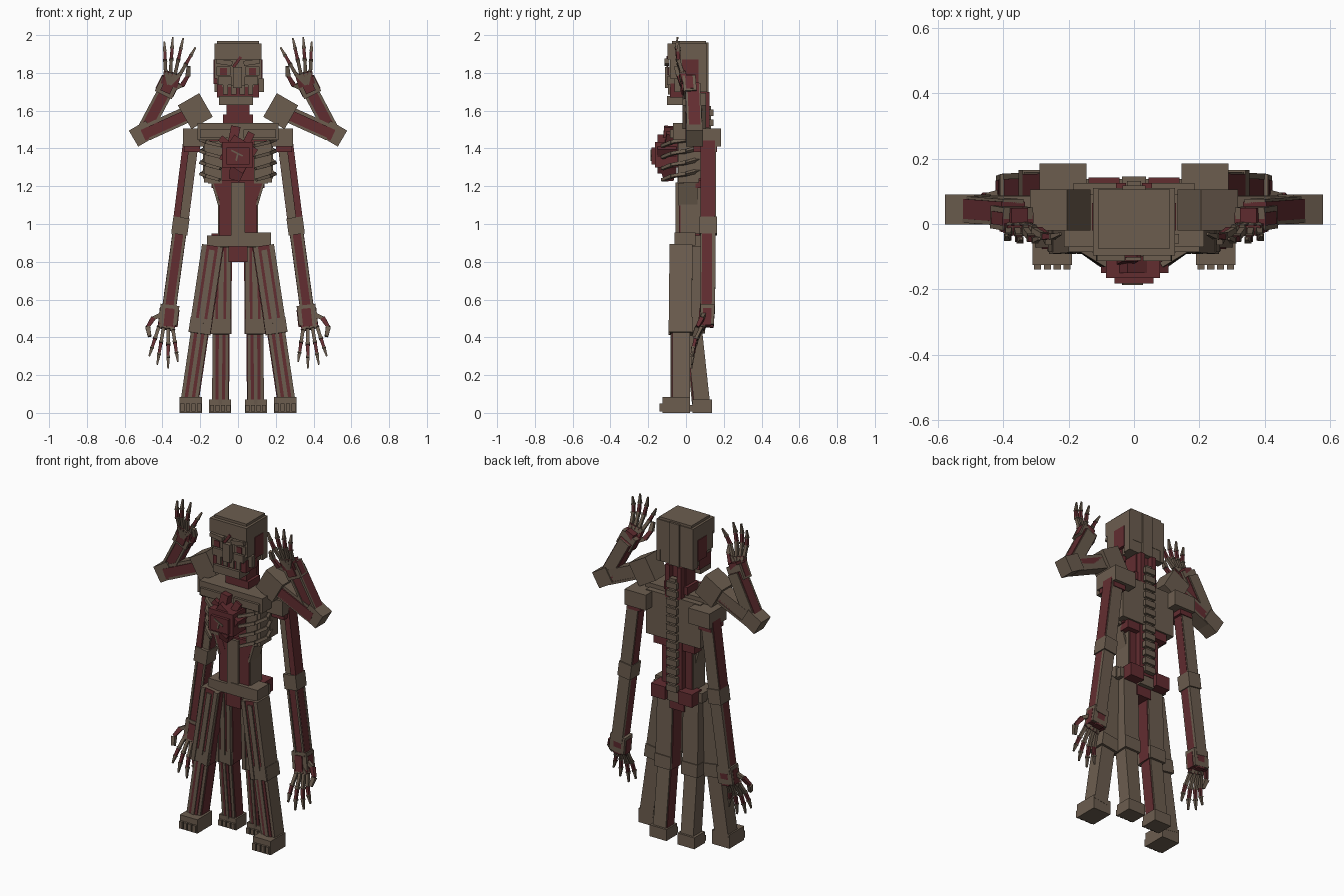
import bpy
from mathutils import Vector

cube = bpy.data.objects.get("Cube")
if cube:
    bpy.data.objects.remove(cube, do_unlink=True)


def material(name, rgb):
    m = bpy.data.materials.new(name)
    m.use_nodes = True
    m.diffuse_color = (*rgb, 1)
    b = next(n for n in m.node_tree.nodes if n.type == 'BSDF_PRINCIPLED')
    b.inputs["Base Color"].default_value = (*rgb, 1)
    b.inputs["Roughness"].default_value = 0.9
    return m


BONE = material("bone brown", (0.150, 0.110, 0.078))
RED = material("flesh red", (0.122, 0.026, 0.030))
FACES = [(0, 3, 2, 1), (4, 5, 6, 7), (0, 1, 5, 4), (1, 2, 6, 5), (2, 3, 7, 6), (3, 0, 4, 7)]


def solid(name, mat, verts, pair):
    """Make an eight-corner block, and its mirror image when pair is set."""
    for s, prefix in ((1, "left_"), (-1, "right_")) if pair else ((1, ""),):
        me = bpy.data.meshes.new(prefix + name)
        me.from_pydata([(v[0] * s, v[1], v[2]) for v in verts], [],
                       [f[::s] for f in FACES])
        me.materials.append(mat)
        bpy.context.collection.objects.link(bpy.data.objects.new(prefix + name, me))


def beam(name, mat, p, q, w, d, off=(0, 0), taper=1, pair=True):
    """Block from p to q; w runs sideways, d runs along y, off shifts outward and back."""
    p, q = Vector(p), Vector(q)
    z = (q - p).normalized()
    y = Vector((0, 1, 0))
    y = (y - z * y.dot(z)).normalized()
    x = y.cross(z)
    out = off[0] if x.x > 0 else -off[0]
    verts = []
    for c, t in ((p, 1), (q, taper)):
        for i, j in ((-1, -1), (1, -1), (1, 1), (-1, 1)):
            verts.append(c + x * (out + i * w * t / 2) + y * (off[1] + j * d * t / 2))
    solid(name, mat, verts, pair)


def box(name, mat, x, y, z, pair=False):
    """Axis-aligned block given by its ranges."""
    verts = [(a, b, c) for c in z for a, b in
             ((x[0], y[0]), (x[1], y[0]), (x[1], y[1]), (x[0], y[1]))]
    solid(name, mat, verts, pair)


# Skull
box("skull", BONE, (-.125, .125), (-.085, .11), (1.77, 1.955))
box("skull_cap", BONE, (-.11, .11), (-.075, .105), (1.95, 1.97))
box("skull_base", BONE, (-.11, .11), (-.08, .108), (1.70, 1.78))
box("skull_back_plate", BONE, (-.035, .035), (.1, .118), (1.70, 1.96))
box("temple", RED, (.108, .129), (-.02, .065), (1.74, 1.87), True)
box("skull_side_rear", BONE, (.10, .125), (.06, .11), (1.70, 1.80), True)
box("ear", BONE, (.11, .138), (-.06, -.03), (1.70, 1.77))
box("forehead", BONE, (-.125, .125), (-.097, -.08), (1.87, 1.955))
beam("brow", BONE, (.03, -.10, 1.85), (.115, -.10, 1.862), .026, .026)
box("eye_surround", BONE, (.04, .115), (-.093, -.08), (1.785, 1.835), True)
box("eye", RED, (.058, .094), (-.098, -.085), (1.79, 1.826), True)
box("nose", BONE, (-.026, .022), (-.112, -.08), (1.72, 1.83))
box("cheek", BONE, (.035, .105), (-.1, -.07), (1.735, 1.78), True)
box("mouth_flesh", RED, (-.105, .105), (-.084, 0), (1.67, 1.725))
for i in range(4):
    box("upper_tooth_%d" % i, BONE, (-.08 + i * .044, -.052 + i * .044),
        (-.096, -.07), (1.685, 1.735))
box("jaw", BONE, (-.10, .08), (-.10, 0), (1.63, 1.677))
box("jaw_hinge", RED, (.085, .112), (-.083, .03), (1.67, 1.745), True)
beam("forehead_crack", RED, (-.025, -.098, 1.83), (.015, -.098, 1.885), .016, .008, pair=False)

# Neck and collar
box("neck", RED, (-.062, .062), (-.005, .09), (1.52, 1.73))
box("neck_collar", RED, (-.08, .08), (-.01, .10), (1.53, 1.58))
box("neck_rear_cord", RED, (.025, .055), (.08, .125), (1.50, 1.70), True)

# Rib cage
box("chest_core", RED, (-.15, .15), (-.02, .09), (1.23, 1.46))
box("chest_back", BONE, (-.185, .185), (.05, .125), (1.24, 1.51))
box("chest_side", BONE, (.15, .18), (-.04, .07), (1.22, 1.45), True)
box("chest_front_plate", BONE, (.085, .16), (-.045, -.01), (1.215, 1.44), True)
box("lower_back_flesh", RED, (-.14, .14), (.05, .115), (1.19, 1.25))
box("collar_plate", BONE, (-.215, .215), (-.07, .09), (1.445, 1.535))
box("collar_front", BONE, (.03, .20), (-.085, -.06), (1.455, 1.50), True)
for i in range(4):
    z = 1.455 - i * .06
    path = [(.17, .08, z + .01), (.195, 0, z - .01), (.165, -.075, z - .022),
            (.085 + i * .004, -.125, z - .042)]
    for k in range(3):
        beam("rib_%d_%d" % (i, k), BONE, path[k], path[k + 1], .019, .019, taper=.85)

# Exposed heart with stubs of vessels
box("heart", RED, (-.085, .08), (-.165, -.04), (1.30, 1.435))
beam("heart_lobe", RED, (-.06, -.10, 1.41), (.065, -.10, 1.33), .15, .10, pair=False)
box("heart_front", RED, (-.06, .06), (-.182, -.15), (1.315, 1.405))
beam("heart_tip", RED, (.005, -.10, 1.32), (-.02, -.09, 1.235), .09, .08, taper=.65, pair=False)
beam("heart_artery", RED, (-.03, -.10, 1.42), (-.012, -.09, 1.515), .05, .05, pair=False)
beam("heart_vein", RED, (.04, -.09, 1.42), (.07, -.08, 1.48), .04, .045, pair=False)
beam("heart_side_vessel", RED, (-.05, -.09, 1.42), (-.095, -.09, 1.455), .035, .04, pair=False)
beam("heart_bone_vein", BONE, (-.035, -.183, 1.39), (.025, -.183, 1.36), .009, .008, pair=False)
beam("heart_short_vein", BONE, (.0, -.183, 1.375), (-.01, -.183, 1.335), .009, .008, pair=False)

# Waist
box("waist_core", RED, (-.10, .10), (-.038, .085), (.93, 1.23))
box("waist_front_strip", BONE, (-.038, .038), (-.055, -.02), (.88, 1.22))
box("waist_side", BONE, (.095, .107), (-.03, .08), (.93, 1.22), True)
beam("waist_muscle", RED, (.08, -.01, 1.13), (.113, -.01, 1.23), .04, .06)
beam("waist_muscle_edge", BONE, (.10, .01, 1.10), (.138, .01, 1.23), .012, .10)

# Spine
box("spine_cord", RED, (-.055, .055), (.07, .118), (.92, 1.55))
for i in range(13):
    z = .935 + i * .053
    box("vertebra_%02d" % i, BONE, (-.036, .036), (.10, .145), (z, z + .036))
    box("vertebra_link_%02d" % i, BONE, (-.022, .022), (.10, .132), (z + .03, z + .055))

# Pelvis
box("pelvis", BONE, (-.165, .165), (-.055, .08), (.88, .94))
box("pelvis_left_plate", BONE, (-.01, .175), (-.06, .05), (.885, .955))
box("pelvis_rear_flesh", RED, (.045, .14), (.05, .142), (.87, .95), True)
box("pelvis_rear_bone", BONE, (-.05, .05), (.06, .115), (.86, .94))
box("groin", RED, (-.05, .05), (-.045, .09), (.80, .89))


def leg(name, hip, knee, ankle, w, d):
    """Thigh and shin with sunken red channels in front and red inner sides."""
    hip, knee = Vector(hip), Vector(knee)
    beam(name + "_thigh", BONE, hip, knee, w, d)
    beam(name + "_thigh_flesh", RED, hip, knee, w * .62, .006, (0, -d / 2 - .002))
    beam(name + "_thigh_inner_flesh", RED, hip, knee, .006, d * .8, (-w / 2 - .001, 0))
    for k in (-.385, .385):
        beam(name + "_thigh_rail_%d" % (k > 0), BONE, hip, knee, w * .23, .016,
             (w * k, -d / 2 - .004))
    beam(name + "_thigh_bone", BONE, hip.lerp(knee, .05), hip.lerp(knee, .88),
         w * .27, .016, (0, -d / 2 - .004))
    beam(name + "_knee", BONE, hip.lerp(knee, .83), knee, w * 1.04, d + .012)
    w, d = w * .82, d * .84
    beam(name + "_shin", BONE, knee, ankle, w, d)
    beam(name + "_shin_flesh", RED, knee, ankle, w * .6, .006, (0, -d / 2 - .002))
    beam(name + "_shin_inner_flesh", RED, knee, ankle, .006, d * .8, (-w / 2 - .001, 0))
    beam(name + "_shin_bone", BONE, knee, ankle, w * .22, .014, (0, -d / 2 - .004))


def foot(name, x, y, h):
    """Block foot with four toes."""
    box(name, BONE, x, y, (0, h), True)
    step = (x[1] - x[0]) / 4
    for i in range(4):
        a = x[0] + i * step
        box("%s_toe_%d" % (name, i), BONE, (a + .004, a + step - .004),
            (y[0] - .014, y[0] + .01), (.008, h * .6), True)


leg("outer_leg", (.135, -.02, .885), (.205, -.025, .42), (.258, -.025, .06), .112, .11)
leg("inner_leg", (.088, .03, .88), (.092, .045, .42), (.094, .085, .05), .105, .10)
foot("outer_foot", (.19, .31), (-.125, .02), .085)
foot("inner_foot", (.037, .153), (.034, .138), .07)


def hand(name, wrist, palm, knuckle_y, tips, thumb):
    """Fleshy palm with four jointed fingers and a thumb."""
    wrist, palm = Vector(wrist), Vector(palm)
    beam(name + "_palm", RED, wrist, palm, .09, .03)
    across = Vector((tips[-1][0] - tips[0][0], 0, tips[-1][2] - tips[0][2])).normalized()
    for i, tip in enumerate(tips):
        base, tip = palm + across * (i - 1.5) * .026, Vector(tip)
        bend = Vector((0, knuckle_y, 0))
        pts = [wrist.lerp(base, .1), base, base.lerp(tip, .4) + bend,
               base.lerp(tip, .72) + bend * .8, tip]
        for k in range(4):
            beam("%s_finger_%d_%d" % (name, i, k), RED if k == 2 else BONE,
                 pts[k], pts[k + 1], .02 - k * .001, .042 if k == 0 else .022 - k * .002,
                 taper=.5 if k == 3 else .85)
            if k < 3:
                beam("%s_knuckle_%d_%d" % (name, i, k), BONE, pts[k].lerp(pts[k + 1], .86),
                     pts[k + 1], .024 - k * .002, .025 - k * .002)
    pts = [Vector(p) for p in thumb]
    for k in range(len(pts) - 1):
        beam("%s_thumb_%d" % (name, k), RED if k == 1 else BONE, pts[k], pts[k + 1],
             .026, .024, taper=.75)


# Lowered arms
S, E, W = (.248, .12, 1.44), (.305, .118, .99), (.368, .115, .53)
box("lower_shoulder", BONE, (.145, .29), (.02, .185), (1.41, 1.505), True)
box("lower_shoulder_flesh", RED, (.20, .285), (.04, .165), (1.38, 1.415), True)
beam("lower_upper_arm", BONE, S, E, .075, .07, (0, .005))
beam("lower_upper_arm_front", RED, S, E, .036, .076, (.024, -.004))
beam("lower_upper_arm_inner", RED, S, E, .008, .056, (-.036, .005))
beam("lower_elbow", BONE, (.299, .118, 1.035), (.311, .118, .945), .086, .094)
beam("lower_forearm", RED, E, W, .072, .066)
beam("lower_forearm_back", BONE, E, W, .074, .018, (0, .03))
for k in (-.028, .028):
    beam("lower_forearm_rail_%d" % (k > 0), BONE, E, W, .013, .012, (k, -.034))
beam("lower_wrist", BONE, (.36, .115, .57), (.373, .11, .465), .10, .075)
beam("lower_wrist_flesh", RED, (.36, .112, .55), (.37, .105, .455), .05, .082)
beam("lower_wrist_side_flesh", RED, (.362, .113, .55), (.372, .11, .46), .105, .045)
hand("lower_hand", (.37, .10, .50), (.382, .08, .445), -.012,
     [(.318, .035, .27), (.37, .03, .235), (.428, .03, .255), (.47, .035, .30)],
     [(.385, .10, .53), (.45, .085, .50), (.478, .06, .455), (.468, .04, .405)])

# Raised arms
S, E, W = (.25, .045, 1.59), (.505, .045, 1.475), (.37, .035, 1.73)
beam("upper_shoulder", BONE, (.19, .043, 1.535), (.262, .043, 1.66), .13, .125)
beam("upper_arm", BONE, S, E, .085, .078)
beam("upper_arm_flesh", RED, S, E, .062, .086, (-.006, -.004))
beam("upper_arm_edge", BONE, (.26, .043, 1.545), (.47, .043, 1.45), .014, .09)
beam("upper_elbow", BONE, (.463, .045, 1.505), (.553, .045, 1.452), .098, .092)
beam("upper_forearm", RED, E, W, .08, .066)
beam("upper_forearm_back", BONE, E, W, .07, .014, (0, .034))
for k in (-.034, .034):
    beam("upper_forearm_rail_%d" % (k > 0), BONE, E, W, .014, .012, (k, -.034))
beam("upper_wrist", BONE, (.395, .022, 1.685), (.355, .015, 1.765), .10, .07)
beam("upper_wrist_flesh", RED, (.385, .016, 1.70), (.35, .01, 1.78), .055, .078)
beam("upper_wrist_side_flesh", RED, (.39, .02, 1.695), (.355, .015, 1.765), .105, .04)
hand("upper_hand", (.365, -.005, 1.735), (.345, -.02, 1.80), -.014,
     [(.225, -.03, 1.935), (.29, -.045, 1.985), (.345, -.045, 1.99), (.39, -.035, 1.965)],
     [(.345, .0, 1.715), (.295, -.02, 1.735), (.265, -.04, 1.785), (.262, -.055, 1.835)])
